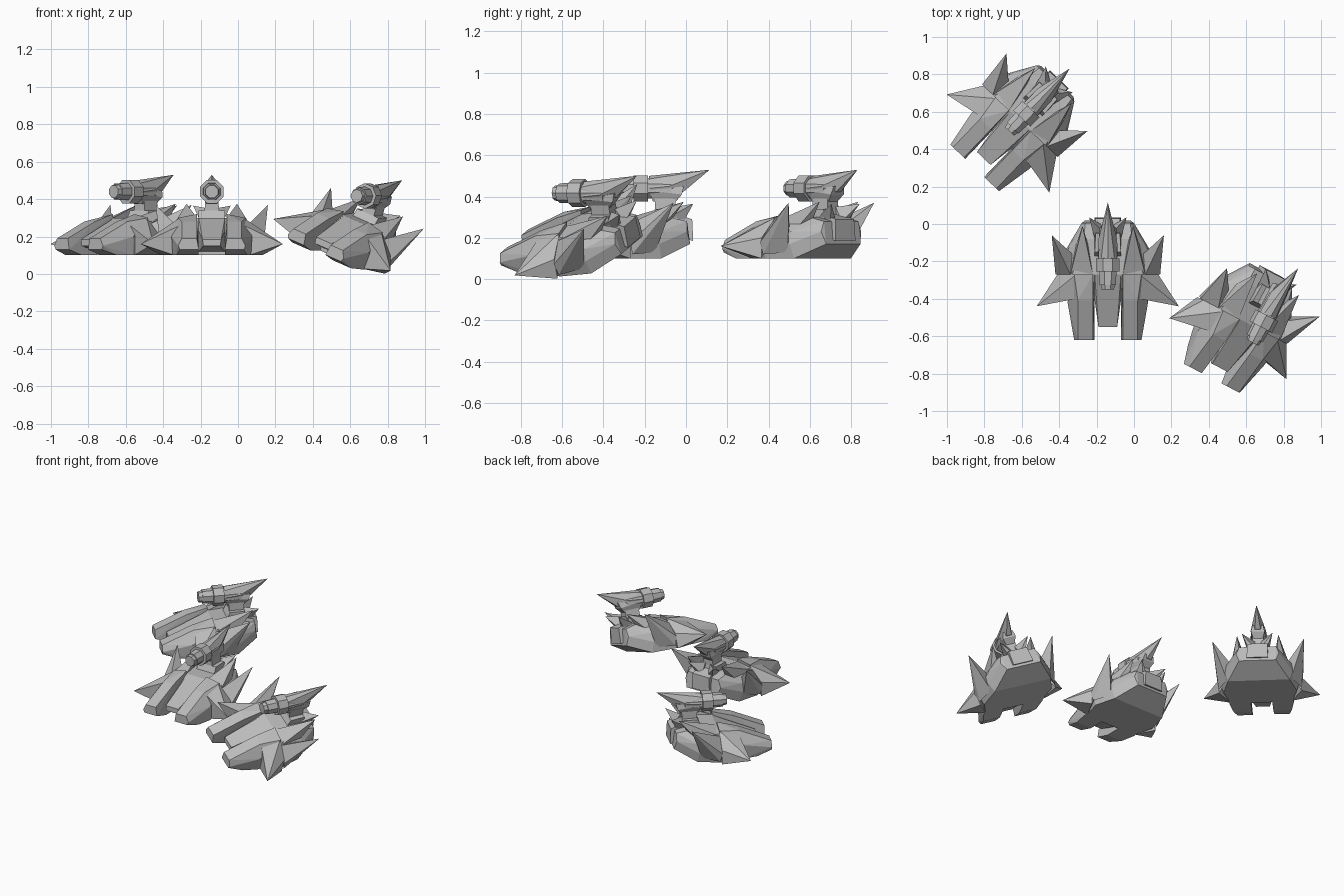
import bpy, bmesh, math
from mathutils import Matrix, Vector

cube = bpy.data.objects.get("Cube")
if cube:
    bpy.data.objects.remove(cube, do_unlink=True)

grey = bpy.data.materials.new("plain_grey")
grey.use_nodes = True
COLOUR = (0.5, 0.5, 0.5, 1)
grey.diffuse_color = COLOUR
grey.node_tree.nodes["Principled BSDF"].inputs["Base Color"].default_value = COLOUR

parts = []  # (name, mesh) shared by all three vehicles


def solid(name, points):
    """Faceted convex block through the given corner points."""
    bm = bmesh.new()
    for p in points:
        bm.verts.new(p)
    bmesh.ops.convex_hull(bm, input=bm.verts[:])
    loose = [v for v in bm.verts if not v.link_faces]
    bmesh.ops.delete(bm, geom=loose, context='VERTS')
    bmesh.ops.dissolve_limit(bm, angle_limit=0.06, verts=bm.verts[:], edges=bm.edges[:])
    bmesh.ops.recalc_face_normals(bm, faces=bm.faces[:])
    mesh = bpy.data.meshes.new(name)
    bm.to_mesh(mesh)
    bm.free()
    mesh.materials.append(grey)
    parts.append((name, mesh))


def mirror(points):
    return [(-x, y, z) for x, y, z in points]


def centred(name, half):
    solid(name, half + mirror(half))


def pair(name, points):
    solid("left_" + name, points)
    solid("right_" + name, mirror(points))


def barrel(name, y0, r0, y1, r1, z=0.34, sides=8):
    ring = [math.tau * (i + 0.5) / sides for i in range(sides)]
    solid(name, [(r * math.cos(a), y, z + r * math.sin(a))
                 for y, r in ((y0, r0), (y1, r1)) for a in ring])


# Hull: half sections from front to back
centred("hull", [
    (.20, -.41, 0), (.21, -.41, .09), (.16, -.41, .12),
    (.24, -.27, 0), (.26, -.27, .08), (.19, -.27, .18), (.08, -.27, .20),
    (.20, -.12, 0), (.22, -.13, .07), (.21, -.13, .13), (.13, -.08, .20),
    (.12, .02, .07), (.14, .005, .13), (.12, .005, .18)])

# Front prongs and the short nose between them
pair("prong", [
    (.07, -.62, .03), (.17, -.62, .03), (.08, -.62, .09), (.16, -.62, .09), (.18, -.62, .05),
    (.07, -.52, 0), (.19, -.52, 0), (.08, -.41, .18), (.16, -.41, .18), (.215, -.42, .10),
    (.21, -.42, 0), (.07, -.30, 0), (.08, -.27, .22), (.18, -.27, .20), (.20, -.30, 0)])
centred("nose", [
    (.045, -.55, .05), (.05, -.55, .085), (.07, -.41, .02), (.07, -.41, .13),
    (.07, -.27, .02), (.07, -.27, .20)])

# Side fins and raised spikes
pair("side_fin", [
    (.20, -.40, 0), (.17, -.40, .16), (.17, -.27, .20),
    (.27, -.27, .10), (.27, -.27, 0), (.38, -.44, .06)])
pair("outer_spike", [
    (.20, -.27, .17), (.28, -.27, .08), (.27, -.26, .02),
    (.21, -.15, .03), (.19, -.16, .16), (.30, -.06, .27)])
pair("inner_spike", [
    (.08, -.27, .20), (.20, -.27, .17), (.10, -.13, .18), (.18, -.14, .13),
    (.12, -.08, .17), (.135, -.01, .275)])
pair("rear_horn", [
    (.02, -.08, .21), (.07, -.08, .20), (.02, -.01, .18),
    (.06, -.01, .18), (.02, -.05, .25), (.10, .035, .265)])

# Rear block and turret neck
centred("rear_block", [
    (.07, -.10, .12), (.06, -.10, .23), (.07, .035, .085), (.065, .03, .19)])
centred("pedestal", [
    (.07, -.18, .18), (.07, -.15, .24), (.07, -.04, .18), (.065, -.05, .24)])
centred("neck", [
    (.04, -.15, .22), (.035, -.15, .30), (.04, -.05, .22), (.035, -.05, .30)])
centred("turret_cradle", [
    (.03, -.16, .275), (.05, -.18, .33), (.03, -.05, .275), (.045, -.02, .31), (.035, -.01, .35)])

# Barrel, collar and muzzle
barrel("muzzle", -.35, .036, -.32, .041)
barrel("front_barrel", -.325, .047, -.25, .050)
barrel("collar", -.255, .068, -.185, .068)
barrel("rear_barrel", -.19, .054, -.07, .050)

# Long swept tail spike with a ridge on top
centred("tail_spike", [
    (.052, -.18, .34), (.035, -.18, .385), (0, -.18, .40), (.03, -.10, .29),
    (.050, -.08, .35), (0, -.04, .41), (.018, -.01, .325), (.030, 0, .38), (0, .115, .43)])

# Three copies, the last one banked to its side
placements = {
    "centre": ((-.14, 0, .10), 0, 0),
    "far": ((-.4235, .748, .10), -43.7, 0),
    "banked": ((.686, -.267, .10), -27.5, 21.3),
}
for label, (place, turn, roll) in placements.items():
    pose = (Matrix.Translation(Vector(place))
            @ Matrix.Rotation(math.radians(turn), 4, 'Z')
            @ Matrix.Rotation(math.radians(roll), 4, 'Y'))
    for name, mesh in parts:
        obj = bpy.data.objects.new(label + "_" + name, mesh)
        bpy.context.scene.collection.objects.link(obj)
        obj.matrix_world = pose
